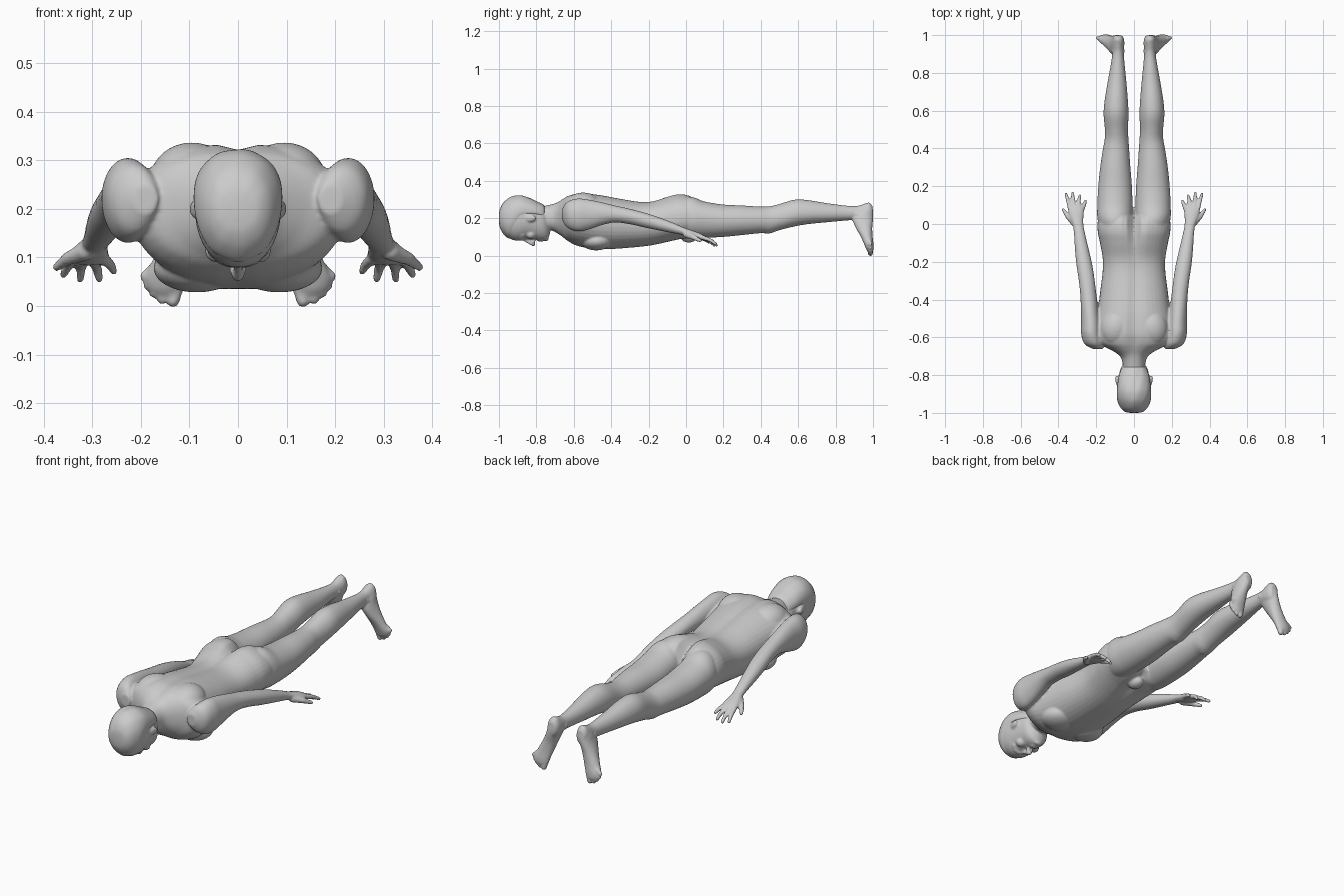
import bpy, bmesh, math
from mathutils import Vector, Matrix


def smooth_rows(rows, steps=5):
    """Catmull-Rom interpolation of the section rows."""
    out = []
    for i in range(len(rows) - 1):
        p = [rows[max(i - 1, 0)], rows[i], rows[i + 1], rows[min(i + 2, len(rows) - 1)]]
        for k in range(steps):
            t = k / steps
            out.append([0.5 * (2 * b + (c - a) * t + (2 * a - 5 * b + 4 * c - d) * t * t
                               + (3 * b - a - 3 * c + d) * t ** 3) for a, b, c, d in zip(*p)])
    out.append(list(rows[-1]))
    return out


def loft(bm, rows, side=1, axis='Y', n=40, power=2.0, ripple=0.0):
    """Rows: station, centre x, widest level, half width, high, low, groove depth."""
    rings = []
    for row in smooth_rows(rows):
        s, cx, cw, rx, hi, lo = row[:6]
        groove = row[6] if len(row) > 6 else 0
        ring = []
        for k in range(n):
            a = 2 * math.pi * k / n
            c, d = math.cos(a), math.sin(a)
            x = rx * math.copysign(abs(c) ** (2 / power), c)
            w = (hi - cw if d > 0 else cw - lo) * math.copysign(abs(d) ** (2 / power), d)
            w -= groove * math.exp(-(x / 0.03) ** 2) * (d if d > 0 else 0.25 * d)
            w += ripple * math.sin(9 * a + 40 * s) * abs(d)
            ring.append(bm.verts.new((side * (cx + x), s, cw + w) if axis == 'Y'
                                     else (side * (cx + x), cw + w, s)))
        rings.append(ring)
    for r, q in zip(rings, rings[1:]):
        for k in range(n):
            bm.faces.new((r[k], r[(k + 1) % n], q[(k + 1) % n], q[k]))
    bm.faces.new(rings[0])
    bm.faces.new(rings[-1])


def blob(bm, centre, radii, tilt=0.0):
    m = Matrix.Translation(centre) @ Matrix.Rotation(tilt, 4, 'Z') @ Matrix.Diagonal((*radii, 1))
    bmesh.ops.create_uvsphere(bm, u_segments=24, v_segments=16, radius=1, matrix=m)


def digit(bm, points, r0, r1, side=1):
    """Chain of overlapping tapered segments with round joints."""
    pts = [Vector((side * p[0], p[1], p[2])) for p in points]
    last = len(pts) - 1
    for i, p in enumerate(pts):
        ra = r0 + (r1 - r0) * i / last
        blob(bm, p, (ra, ra, ra))
        if i < last:
            rb = r0 + (r1 - r0) * (i + 1) / last
            d = pts[i + 1] - p
            m = Matrix.Translation((p + pts[i + 1]) / 2) @ d.to_track_quat('Z', 'Y').to_matrix().to_4x4()
            bmesh.ops.create_cone(bm, cap_ends=True, segments=16, radius1=ra, radius2=rb,
                                  depth=d.length, matrix=m)


def finish(bm, name, voxel=None):
    bmesh.ops.recalc_face_normals(bm, faces=bm.faces)
    mesh = bpy.data.meshes.new(name)
    bm.to_mesh(mesh)
    bm.free()
    ob = bpy.data.objects.new(name, mesh)
    bpy.context.collection.objects.link(ob)
    bpy.context.view_layer.objects.active = ob
    ob.select_set(True)
    if voxel:
        rm = ob.modifiers.new("fuse", 'REMESH')
        rm.mode, rm.voxel_size = 'VOXEL', voxel
        sm = ob.modifiers.new("soften", 'SMOOTH')
        sm.factor, sm.iterations = 0.5, 4
        for m in ("fuse", "soften"):
            bpy.ops.object.modifier_apply(modifier=m)
    for p in ob.data.polygons:
        p.use_smooth = True
    ob.select_set(False)
    return ob


body = bmesh.new()

# torso and neck
loft(body, [
    (-.78, 0, .2, .055, .26, .15, 0), (-.72, 0, .2, .064, .274, .135, 0),
    (-.69, 0, .2, .085, .287, .12, .004), (-.66, 0, .205, .135, .307, .098, .01),
    (-.63, 0, .205, .195, .323, .075, .014), (-.58, 0, .2, .22, .335, .05, .014),
    (-.5, 0, .19, .20, .333, .035, .014), (-.43, 0, .185, .188, .323, .032, .013),
    (-.35, 0, .18, .178, .308, .036, .012), (-.25, 0, .175, .166, .292, .045, .01),
    (-.18, 0, .18, .166, .294, .054, .01), (-.1, 0, .19, .18, .32, .07, .025),
    (-.04, 0, .2, .192, .334, .083, .045), (.02, 0, .2, .19, .325, .092, .07),
    (.06, 0, .2, .16, .285, .105, .08), (.085, 0, .19, .09, .22, .14, .02)], power=2.25)
blob(body, (0, .015, .1), (.035, .045, .03))

# head
loft(body, [
    (-1.0, 0, .2, .012, .212, .188), (-.993, 0, .2, .04, .243, .157),
    (-.975, 0, .2, .065, .278, .12), (-.94, 0, .2, .082, .306, .09),
    (-.9, 0, .2, .088, .317, .079), (-.865, 0, .2, .088, .314, .087),
    (-.83, 0, .2, .084, .302, .088), (-.8, 0, .195, .079, .285, .083),
    (-.77, 0, .185, .073, .27, .08), (-.75, 0, .175, .062, .25, .082),
    (-.737, 0, .16, .045, .22, .092), (-.727, 0, .15, .02, .18, .12)], power=2.1)
digit(body, [(0, -.872, .088), (0, -.84, .074), (0, -.817, .062)], .008, .0125)
digit(body, [(-.014, -.785, .085), (0, -.784, .08), (.014, -.785, .085)], .008, .008)
digit(body, [(-.012, -.772, .085), (0, -.772, .081), (.012, -.772, .085)], .008, .008)
blob(body, (0, -.749, .09), (.024, .014, .014))

for s in (-1, 1):
    # face and ears
    digit(body, [(.012, -.882, .086), (.035, -.884, .093), (.055, -.872, .11)], .009, .008, s)
    blob(body, (s * .042, -.83, .113), (.026, .025, .024))
    blob(body, (s * .01, -.815, .075), (.009, .009, .009))
    blob(body, (s * .087, -.835, .2), (.01, .034, .02), -s * .25)
    # chest and shoulder blades
    blob(body, (s * .085, -.48, .078), (.09, .085, .05), s * .3)
    blob(body, (s * .095, -.55, .262), (.085, .1, .075), s * .2)
    # arm
    loft(body, [
        (-.662, .19, .22, .025, .25, .19), (-.635, .212, .225, .05, .288, .15),
        (-.58, .226, .222, .054, .305, .13), (-.52, .229, .222, .051, .299, .14),
        (-.45, .235, .223, .046, .285, .163), (-.38, .241, .22, .043, .268, .177),
        (-.3, .25, .21, .042, .25, .168), (-.22, .262, .19, .042, .229, .15),
        (-.14, .275, .168, .037, .203, .134), (-.06, .287, .145, .03, .172, .118),
        (-.01, .295, .128, .028, .15, .108), (.03, .303, .115, .035, .136, .093),
        (.07, .307, .105, .041, .122, .084), (.1, .308, .095, .036, .106, .084)], s)
    # fingers and thumb
    for base, mid, tip in (((.338, .08, .1), (.35, .125, .085), (.36, .158, .064)),
                           ((.318, .085, .1), (.323, .135, .08), (.325, .163, .056)),
                           ((.297, .085, .098), (.291, .13, .078), (.286, .15, .056)),
                           ((.277, .07, .098), (.263, .105, .085), (.256, .122, .072))):
        digit(body, [base, mid, tip], .0125, .0085, s)
    digit(body, [(.315, .005, .112), (.35, .04, .098), (.374, .075, .08)], .019, .009, s)
    # leg
    loft(body, [
        (-.08, .1, .2, .06, .29, .12), (.02, .101, .2, .091, .315, .1),
        (.1, .101, .2, .093, .289, .096), (.2, .1, .19, .089, .273, .1),
        (.3, .099, .19, .08, .268, .11), (.4, .095, .19, .069, .262, .12),
        (.45, .092, .19, .063, .264, .12), (.5, .093, .2, .061, .276, .136),
        (.58, .095, .22, .066, .299, .156), (.65, .094, .225, .062, .297, .168),
        (.75, .09, .225, .05, .281, .178), (.85, .086, .225, .036, .268, .187),
        (.91, .084, .225, .03, .265, .19), (.95, .084, .225, .033, .276, .18),
        (.98, .084, .23, .031, .284, .18), (.998, .084, .23, .02, .262, .2)], s)
    blob(body, (s * .092, .435, .137), (.03, .035, .02))
    # foot, ankle bones and toes
    loft(body, [
        (.275, .082, .97, .018, .99, .95), (.24, .085, .96, .033, 1.0, .91),
        (.2, .095, .95, .034, 1.001, .889), (.15, .113, .96, .036, .996, .907),
        (.1, .132, .97, .041, .998, .935), (.06, .148, .98, .044, 1.003, .953),
        (.035, .149, .983, .038, 1.003, .963), (.022, .147, .985, .025, .998, .972)], s, 'Z')
    blob(body, (s * .084, .915, .222), (.037, .016, .016))
    for a, b, r in (((.123, .05), (.134, .012), .0145), ((.143, .045), (.156, .014), .011),
                    ((.158, .052), (.173, .026), .0105), ((.168, .065), (.186, .042), .01),
                    ((.175, .08), (.194, .061), .0095)):
        digit(body, [(a[0], .982, a[1]), (b[0], .986, b[1])], r, r, s)

finish(body, "body", voxel=.0055)

# short hair over the skull
hair = bmesh.new()
loft(hair, [
    (-1.0, 0, .2, .018, .22, .182), (-.995, 0, .2, .045, .248, .15),
    (-.977, 0, .2, .068, .282, .117), (-.945, 0, .205, .085, .309, .092),
    (-.915, 0, .22, .091, .32, .11), (-.88, 0, .235, .09, .322, .17),
    (-.84, 0, .235, .086, .31, .2), (-.8, 0, .23, .079, .29, .205),
    (-.765, 0, .22, .066, .274, .205), (-.755, 0, .22, .05, .26, .21)],
    n=96, power=2.1, ripple=.0008)
finish(hair, "hair")
